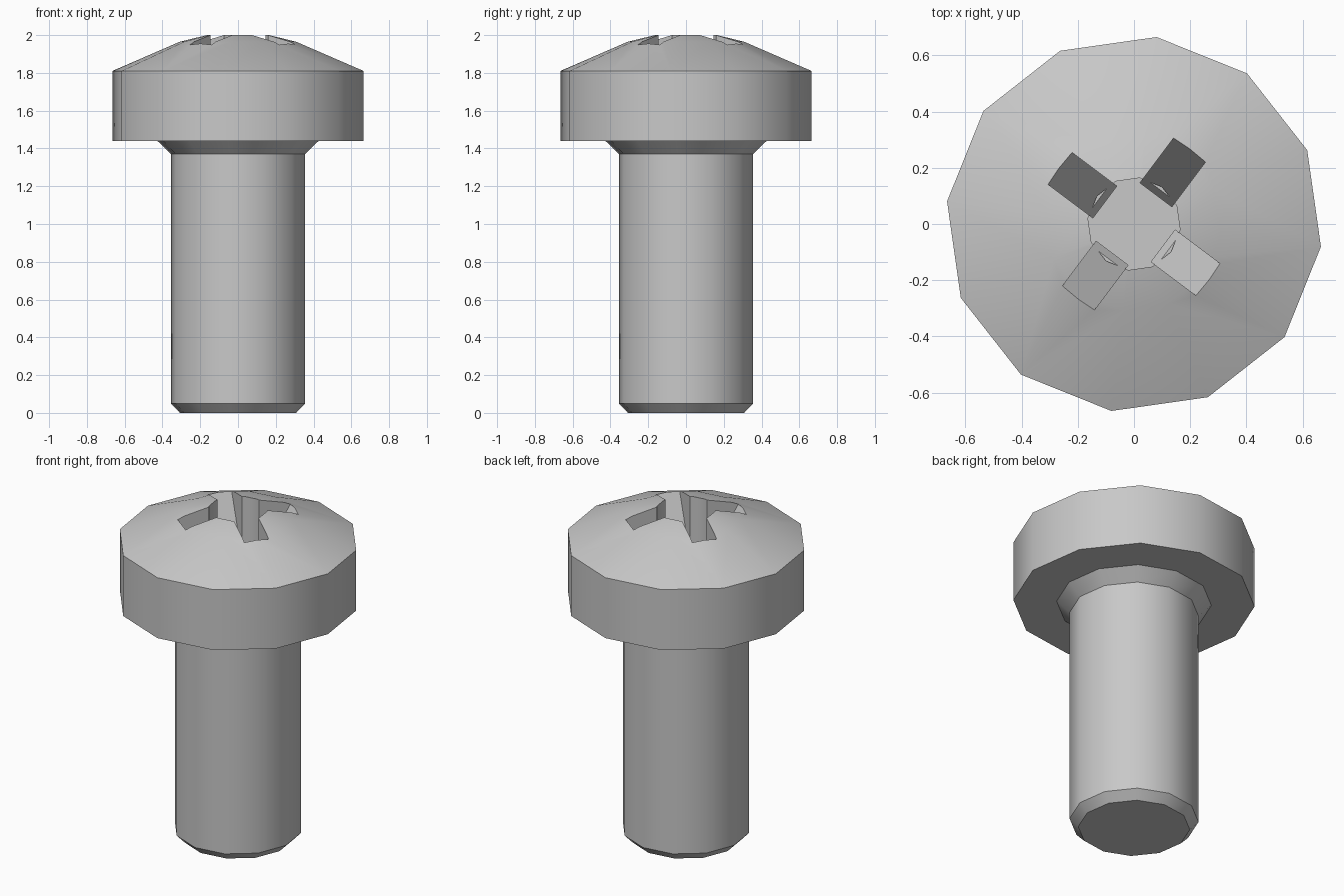
import bpy, bmesh
from math import cos, sin, radians
from mathutils import Matrix

if "Cube" in bpy.data.objects:
    bpy.data.objects.remove(bpy.data.objects["Cube"])

SIDES = 12
TURN = radians(-6.9)        # twist of the facets
SLOT_TURN = radians(53.1)   # direction of the first drive slot

steel = bpy.data.materials.new("grey_steel")
steel.use_nodes = True
GREY = (0.58, 0.58, 0.58, 1)
steel.diffuse_color = GREY
steel.node_tree.nodes["Principled BSDF"].inputs["Base Color"].default_value = GREY


def finish(name, bm):
    bmesh.ops.recalc_face_normals(bm, faces=bm.faces)
    mesh = bpy.data.meshes.new(name)
    bm.to_mesh(mesh)
    bm.free()
    mesh.materials.append(steel)
    obj = bpy.data.objects.new(name, mesh)
    bpy.context.collection.objects.link(obj)
    return obj


def lathe(name, profile):
    """Closed faceted solid from (radius, height) pairs, bottom to top."""
    bm = bmesh.new()
    rings = []
    for r, z in profile:
        angles = [TURN + radians(360 / SIDES * i) for i in range(SIDES)]
        rings.append([bm.verts.new((r * cos(a), r * sin(a), z)) for a in angles])
    for low, high in zip(rings, rings[1:]):
        for i in range(SIDES):
            j = (i + 1) % SIDES
            bm.faces.new((low[i], low[j], high[j], high[i]))
    bm.faces.new(rings[0])
    bm.faces.new(rings[-1])
    return finish(name, bm)


def wedge(name, angle):
    """Slot cutter whose floor ramps down towards the centre."""
    bm = bmesh.new()
    outline = [(0.13, 1.60), (0.387, 2.05), (0.13, 2.05)]
    sides = [[bm.verts.new((r, y, z)) for r, z in outline] for y in (-0.071, 0.071)]
    for side in sides:
        bm.faces.new(side)
    for i in range(3):
        j = (i + 1) % 3
        bm.faces.new((sides[0][i], sides[0][j], sides[1][j], sides[1][i]))
    bm.transform(Matrix.Rotation(angle, 4, "Z"))
    return finish(name, bm)


# Shank, collar and domed head in one turned body
screw = lathe("screw_body", [
    (0.31, 0), (0.358, 0.05), (0.358, 1.37), (0.43, 1.44),
    (0.67, 1.44), (0.67, 1.81), (0.31, 1.965), (0.165, 2.0)])

# Drive recess: central pit and four ramped slots
cutters = [lathe("pit_cutter", [(0.165, 1.64), (0.165, 2.05)])]
cutters += [wedge("slot_cutter", SLOT_TURN + radians(90 * k)) for k in range(4)]

bpy.context.view_layer.objects.active = screw
for cutter in cutters:
    cutter.hide_render = True
    mod = screw.modifiers.new("recess", "BOOLEAN")
    mod.operation = "DIFFERENCE"
    mod.solver = "EXACT"
    mod.object = cutter
    bpy.ops.object.modifier_apply(modifier=mod.name)
    bpy.data.objects.remove(cutter)

# Smooth round the barrel, crisp at the rims
for obj in bpy.context.selected_objects:
    obj.select_set(False)
screw.select_set(True)
bpy.ops.object.shade_smooth_by_angle(angle=radians(30.5))
